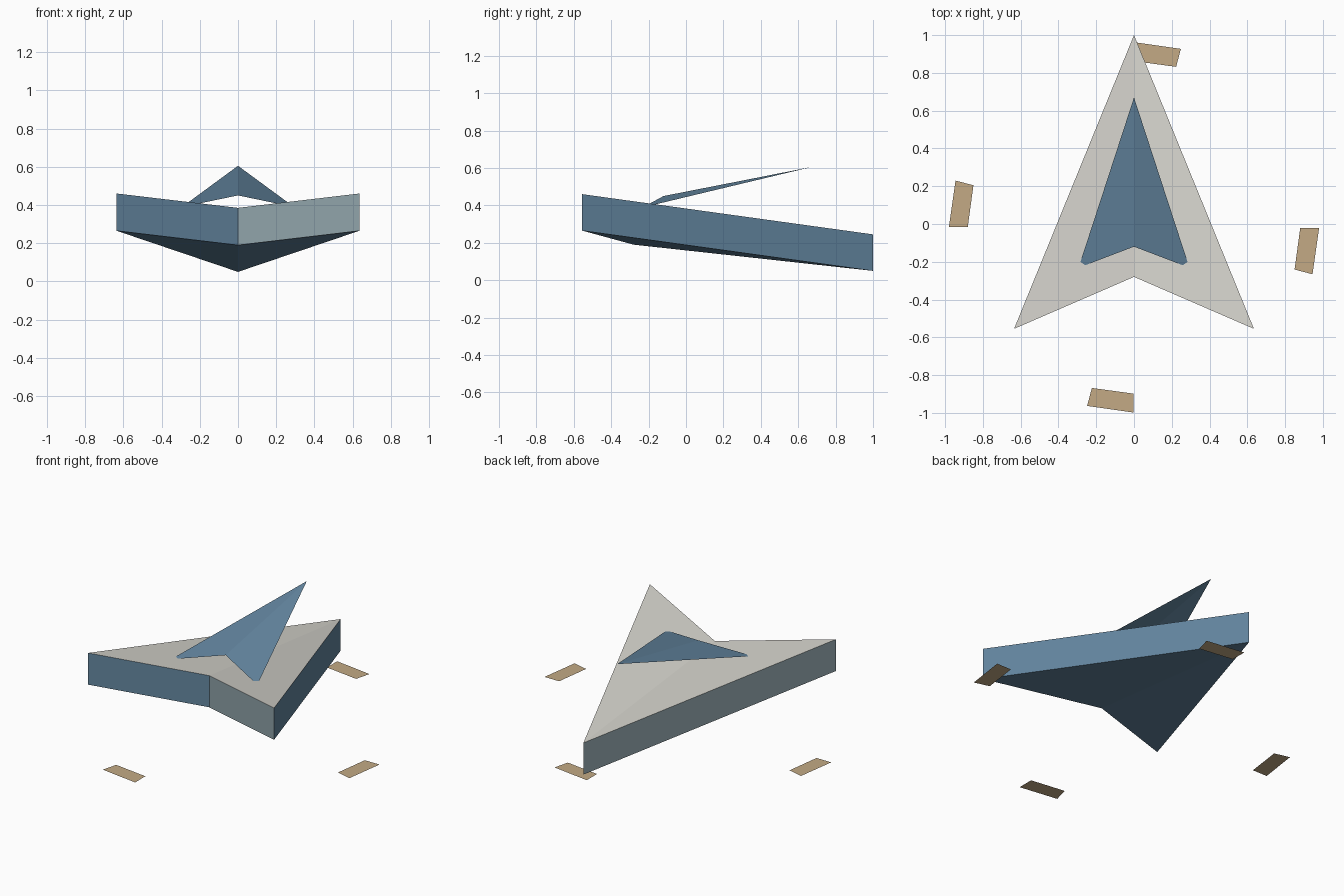
import bpy
import bmesh
from math import pi
from mathutils import Matrix, Vector

cube = bpy.data.objects.get("Cube")
if cube:
    bpy.data.objects.remove(cube, do_unlink=True)


def material(name, rgb):
    """Flat material from 0-255 display colour, stored as linear values."""
    linear = [((c / 255 + 0.055) / 1.055) ** 2.4 for c in rgb] + [1.0]
    mat = bpy.data.materials.new(name)
    mat.use_nodes = True
    mat.diffuse_color = linear
    mat.node_tree.nodes["Principled BSDF"].inputs["Base Color"].default_value = linear
    return mat


BLUE = material("steel blue", (100, 135, 161))
TEAL = material("grey teal", (145, 165, 172))
GREY = material("warm grey", (211, 209, 202))
TAN = material("tan", (195, 170, 133))


def add_object(name, bm, materials):
    mesh = bpy.data.meshes.new(name)
    bm.to_mesh(mesh)
    bm.free()
    for mat in materials:
        mesh.materials.append(mat)
    obj = bpy.data.objects.new(name, mesh)
    bpy.context.collection.objects.link(obj)
    return obj


def arrowhead(bm, nose, notch, tip):
    """Two triangles folded along the centre line, facing up."""
    mirrored = (-tip[0], tip[1], tip[2])
    n, k, right, left = [bm.verts.new(p) for p in (nose, notch, tip, mirrored)]
    return [bm.faces.new((n, k, right)), bm.faces.new((n, left, k))]


# Hull: folded arrowhead with vertical sides
bm = bmesh.new()
bottom = arrowhead(bm, (0, 1, 0.05), (0, -0.28, 0.19), (0.635, -0.555, 0.265))
top = bmesh.ops.extrude_face_region(bm, geom=bottom, use_keep_orig=True)
bmesh.ops.translate(bm, vec=(0, 0, 0.195),
                    verts=[v for v in top["geom"] if isinstance(v, bmesh.types.BMVert)])
bmesh.ops.recalc_face_normals(bm, faces=bm.faces)
for face in bm.faces:
    if face.normal.z > 0.5:
        face.material_index = 2
    elif face.normal.z > -0.5 and face.normal.x < 0:
        face.material_index = 1
add_object("hull", bm, [BLUE, TEAL, GREY])

# Upper fin: thin folded sheet whose tips dip into the hull
bm = bmesh.new()
arrowhead(bm, (0, 0.67, 0.605), (0, -0.12, 0.45), (0.294, -0.232, 0.389))
for face in bm.faces:
    face.normal_update()
    if face.normal.z < 0:
        face.normal_flip()
add_object("upper_fin", bm, [BLUE])

# Ground markers: one flat plate repeated around the centre
outline = [(-0.945, 0.248), (-0.98, 0.003), (-0.88, 0.003), (-0.85, 0.223)]
centre = Vector((0, -0.018, 0))
for i, side in enumerate(("right", "front", "left", "back")):
    turn = Matrix.Rotation(i * pi / 2, 3, "Z")
    bm = bmesh.new()
    bm.faces.new([bm.verts.new(turn @ Vector((x, y, 0)) + centre) for x, y in outline])
    add_object(side + "_ground_marker", bm, [TAN])
